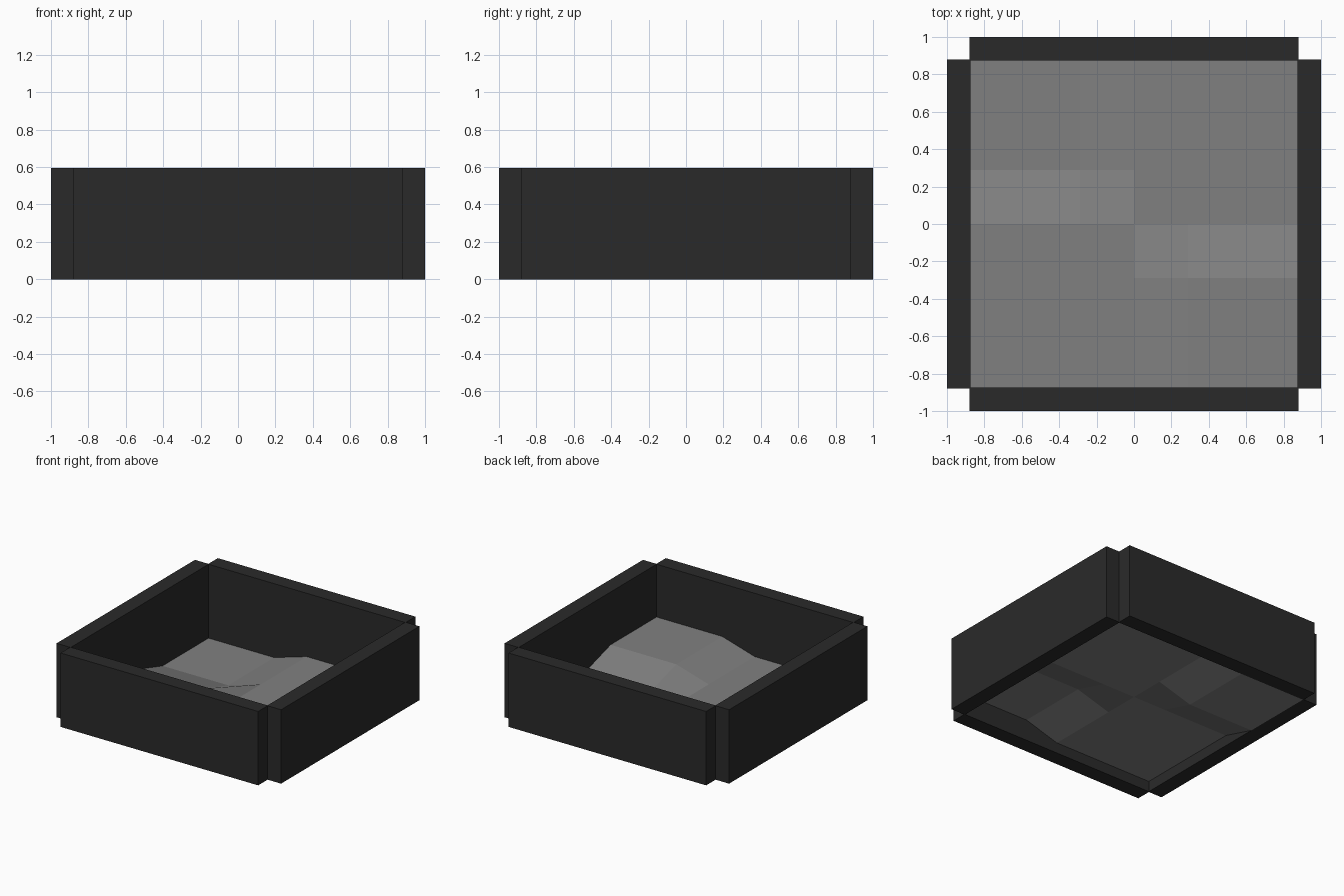
import bpy
import bmesh
from math import pi
from mathutils import Matrix, Vector

if "Cube" in bpy.data.objects:
    bpy.data.objects.remove(bpy.data.objects["Cube"])

HALF, INNER, END, HEIGHT = 1.0, 0.875, 0.88, 0.595
STEP = 0.085

dark = bpy.data.materials.new("dark_wall")
dark.diffuse_color = (0.023, 0.023, 0.023, 1)
dark.use_nodes = True
dark.node_tree.nodes["Principled BSDF"].inputs["Base Color"].default_value = dark.diffuse_color
grey = bpy.data.materials.new("grey_floor")
grey.diffuse_color = (0.216, 0.216, 0.216, 1)
grey.use_nodes = True
grey.node_tree.nodes["Principled BSDF"].inputs["Base Color"].default_value = grey.diffuse_color


def add_object(name, bm, mat):
    mesh = bpy.data.meshes.new(name)
    bm.to_mesh(mesh)
    bm.free()
    mesh.materials.append(mat)
    obj = bpy.data.objects.new(name, mesh)
    bpy.context.collection.objects.link(obj)
    return obj


# Four walls, each a box turned a quarter about the centre, with notched corners
for i, side in enumerate(("front", "right", "back", "left")):
    bm = bmesh.new()
    bmesh.ops.create_cube(bm, size=1)
    bmesh.ops.scale(bm, vec=Vector((2 * END, HALF - INNER, HEIGHT)), verts=bm.verts)
    bmesh.ops.translate(bm, vec=Vector((0, -(HALF + INNER) / 2, HEIGHT / 2)), verts=bm.verts)
    bmesh.ops.rotate(bm, matrix=Matrix.Rotation(i * pi / 2, 3, "Z"), verts=bm.verts)
    add_object(side + "_wall", bm, dark)


# Stepped floor: low back-left plateau, high front-right plateau, level elsewhere
def floor_height(x, y):
    if x < 0 < y:
        return 0.0
    if y < 0 < x:
        return 2 * STEP
    return STEP


bm = bmesh.new()
lines = (-INNER, -0.29, 0, 0.29, INNER)
grid = [[bm.verts.new((x, y, floor_height(x, y))) for x in lines] for y in lines]
for j in range(4):
    for i in range(4):
        bm.faces.new((grid[j][i], grid[j][i + 1], grid[j + 1][i + 1], grid[j + 1][i]))
add_object("stepped_floor", bm, grey)
